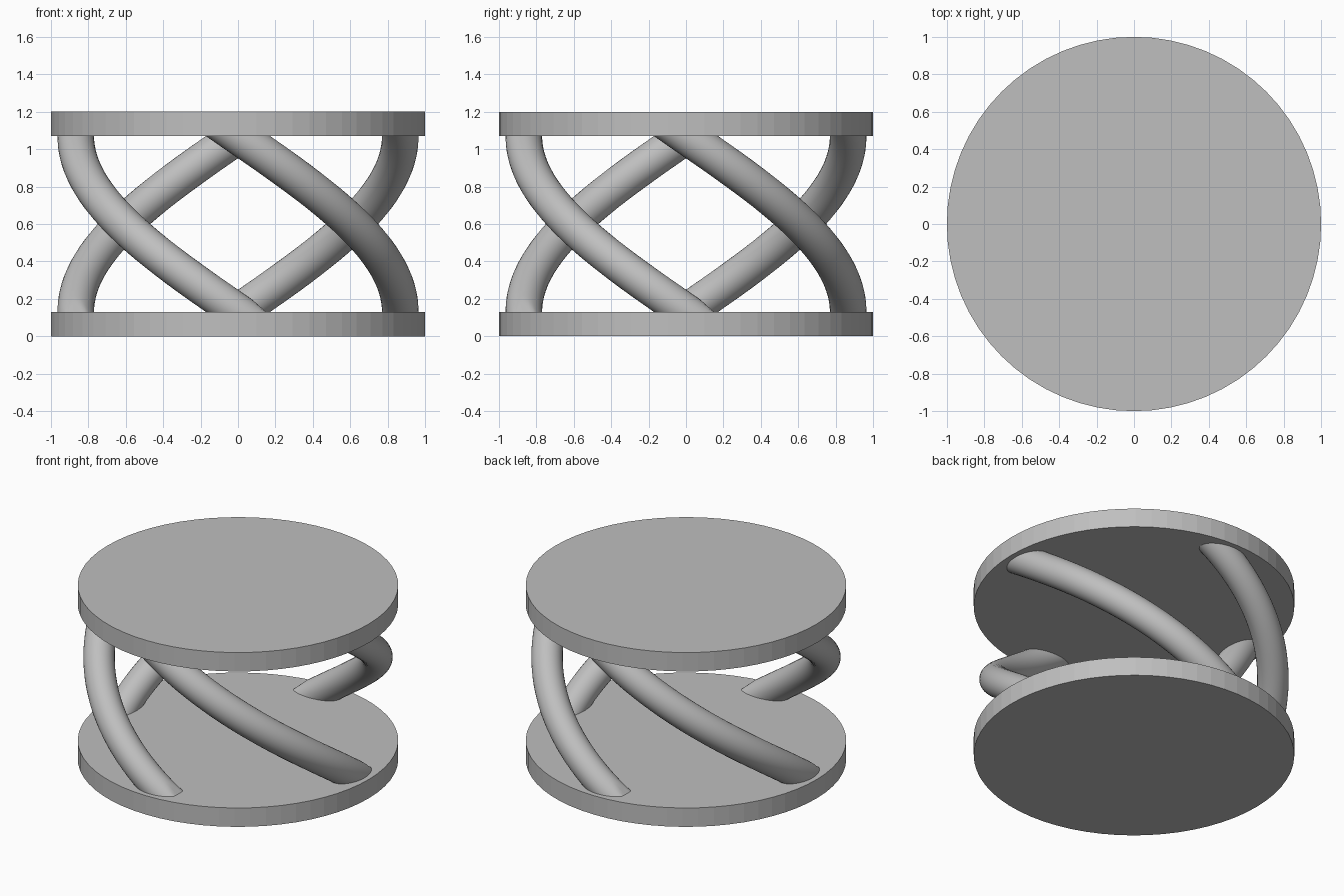
import bpy, bmesh, math
from mathutils import Vector

if "Cube" in bpy.data.objects:
    bpy.data.objects.remove(bpy.data.objects["Cube"])

RADIUS, HEIGHT, THICK = 1.0, 1.2, 0.13   # plates
COIL_R, ROD_R = 0.867, 0.098             # helix and rod radius
Z_LOW, Z_HIGH = THICK, HEIGHT - THICK    # a quarter turn spans this height

grey = bpy.data.materials.new("grey")
grey.diffuse_color = (0.52, 0.52, 0.52, 1)
grey.use_nodes = True
grey.node_tree.nodes["Principled BSDF"].inputs["Base Color"].default_value = grey.diffuse_color


def add_object(name, bm):
    mesh = bpy.data.meshes.new(name)
    bmesh.ops.recalc_face_normals(bm, faces=bm.faces)
    bm.to_mesh(mesh)
    bm.free()
    mesh.materials.append(grey)
    obj = bpy.data.objects.new(name, mesh)
    bpy.context.collection.objects.link(obj)
    return obj


def plate(name, z):
    bm = bmesh.new()
    bmesh.ops.create_cone(bm, cap_ends=True, segments=64, radius1=RADIUS,
                          radius2=RADIUS, depth=THICK)
    bmesh.ops.translate(bm, verts=bm.verts, vec=(0, 0, z + THICK / 2))
    return add_object(name, bm)


def rod(name, start, rings=72, sides=32):
    """Round rod swept down a quarter helix, with ends sunk into the plates."""
    bm = bmesh.new()
    quarter, extra = math.pi / 2, math.radians(12)
    drop = (Z_HIGH - Z_LOW) / quarter
    # flat bevel on the upper side of the foot
    end = start + quarter
    along = Vector((-math.sin(end), math.cos(end), 0))
    bevel = (along * 0.67 + Vector((0, 0, 0.74))).normalized()
    bevel_at = along * 0.05 + Vector((0, 0, 0.22))
    loops = []
    for i in range(rings + 1):
        t = -extra + (quarter + 2 * extra) * i / rings
        a = start + t
        out = Vector((math.cos(a), math.sin(a), 0))
        tangent = Vector((-math.sin(a) * COIL_R, math.cos(a) * COIL_R, -drop)).normalized()
        up = out.cross(tangent)
        centre = out * COIL_R + Vector((0, 0, Z_HIGH - drop * t))
        loop = []
        for k in range(sides):
            b = 2 * math.pi * k / sides
            p = centre + (out * math.cos(b) + up * math.sin(b)) * ROD_R
            depth = (p - bevel_at).dot(bevel)
            if t > quarter * 0.8 and depth > 0:
                p -= bevel * depth
            p.z = min(max(p.z, 0.03), HEIGHT - 0.03)
            loop.append(bm.verts.new(p))
        loops.append(loop)
    for l0, l1 in zip(loops, loops[1:]):
        for k in range(sides):
            n = (k + 1) % sides
            bm.faces.new((l0[k], l0[n], l1[n], l1[k]))
    bm.faces.new(loops[0])
    bm.faces.new(loops[-1])
    obj = add_object(name, bm)
    bpy.ops.object.select_all(action='DESELECT')
    obj.select_set(True)
    bpy.context.view_layer.objects.active = obj
    bpy.ops.object.shade_smooth_by_angle(angle=math.radians(30))


# plates
plate("bottom_plate", 0)
plate("top_plate", HEIGHT - THICK)

# four twisted rods
for n in range(4):
    rod(f"twisted_rod_{n + 1}", n * math.pi / 2)
